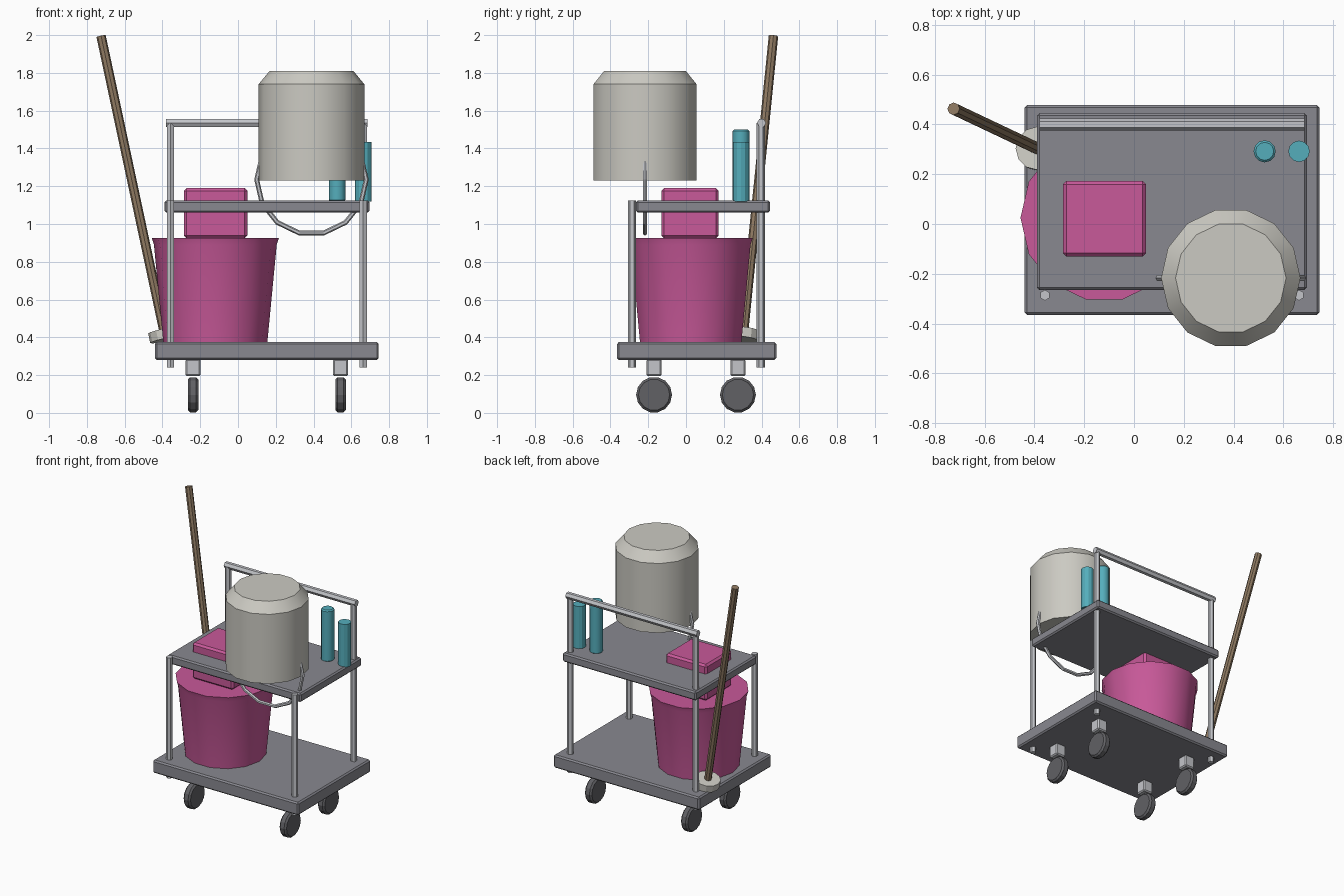
import bpy, math
from mathutils import Vector

if "Cube" in bpy.data.objects:
    bpy.data.objects.remove(bpy.data.objects["Cube"])

def material(name, rgb):
    m = bpy.data.materials.new(name)
    m.diffuse_color = (*rgb, 1)
    m.use_nodes = True
    m.node_tree.nodes["Principled BSDF"].inputs["Base Color"].default_value = m.diffuse_color
    return m

PINK = material("pink", (0.58, 0.10, 0.32))
TEAL = material("teal", (0.09, 0.42, 0.50))
CREAM = material("cream", (0.60, 0.59, 0.54))
WOOD = material("wood", (0.27, 0.19, 0.12))
GREY = material("grey", (0.25, 0.25, 0.28))
METAL = material("metal", (0.55, 0.56, 0.59))
RUBBER = material("rubber", (0.12, 0.12, 0.13))

def finish(o, name, mat, bevel=0, smooth=None):
    o.name = name
    o.data.materials.append(mat)
    if bevel:
        b = o.modifiers.new("bevel", 'BEVEL')
        b.width = bevel
        b.segments = 1
        b.limit_method = 'ANGLE'
        b.angle_limit = math.radians(50)
    if smooth:
        for p in o.data.polygons:
            p.use_smooth = True
        bpy.ops.object.shade_smooth_by_angle(angle=math.radians(smooth))
    return o

def box(name, lo, hi, mat, bevel=0.01):
    lo, hi = Vector(lo), Vector(hi)
    bpy.ops.mesh.primitive_cube_add(size=1, location=(lo + hi) / 2)
    o = bpy.context.object
    o.scale = hi - lo
    bpy.ops.object.transform_apply(location=False, rotation=False, scale=True)
    return finish(o, name, mat, bevel)

def rod(name, a, b, r, sides, mat, bevel=0, smooth=None):
    a, b = Vector(a), Vector(b)
    d = b - a
    bpy.ops.mesh.primitive_cylinder_add(vertices=sides, radius=r, depth=d.length, location=(a + b) / 2)
    o = bpy.context.object
    o.rotation_euler = Vector((0, 0, 1)).rotation_difference(d.normalized()).to_euler()
    return finish(o, name, mat, bevel, smooth)

def lathe(name, x, y, profile, sides, mat):
    # capped solid of revolution with a corner on the x axis
    verts, n = [], sides
    for r, z in profile:
        for i in range(n):
            t = 2 * math.pi * i / n
            verts.append((r * math.cos(t), r * math.sin(t), z))
    faces = [tuple(reversed(range(n))),
             tuple(range((len(profile) - 1) * n, len(profile) * n))]
    for k in range(len(profile) - 1):
        for i in range(n):
            j = (i + 1) % n
            faces.append((k * n + i, k * n + j, k * n + n + j, k * n + n + i))
    me = bpy.data.meshes.new(name)
    me.from_pydata(verts, [], faces)
    o = bpy.data.objects.new(name, me)
    bpy.context.collection.objects.link(o)
    o.location = (x, y, 0)
    bpy.ops.object.select_all(action='DESELECT')
    bpy.context.view_layer.objects.active = o
    o.select_set(True)
    return finish(o, name, mat, smooth=29)

# Trays
box("bottom_tray", (-0.44, -0.365, 0.28), (0.745, 0.478, 0.375), GREY)
box("top_shelf", (-0.39, -0.265, 1.06), (0.695, 0.445, 1.125), GREY)

# Posts and push handle
for side, x in (("left", -0.358), ("right", 0.663)):
    rod(f"front_post_{side}", (x, -0.286, 0.24), (x, -0.286, 1.125), 0.0215, 6, METAL)
    rod(f"back_post_{side}", (x, 0.396, 0.24), (x, 0.396, 1.535), 0.0215, 6, METAL)
rod("push_handle", (-0.38, 0.40, 1.535), (0.685, 0.40, 1.535), 0.024, 6, METAL)

# Casters
for x in (-0.238, 0.543):
    for y in (-0.169, 0.275):
        box("caster_mount", (x - 0.04, y - 0.04, 0.195), (x + 0.04, y + 0.04, 0.285), METAL, 0.008)
        rod("caster_wheel", (x - 0.028, y, 0.096), (x + 0.028, y, 0.096), 0.095, 14, RUBBER, 0.012)

# Waste bin with a box standing on it, through the shelf
lathe("waste_bin", -0.12, 0.025, [(0.275, 0.37), (0.325, 0.89), (0.336, 0.925)], 14, PINK)
box("pink_box", (-0.286, -0.131, 0.925), (0.049, 0.173, 1.19), PINK, 0.014)

# Upturned bucket and its carrying ring
lathe("bucket", 0.389, -0.217, [(0.28, 1.23), (0.28, 1.74), (0.222, 1.81)], 14, CREAM)
bpy.ops.mesh.primitive_torus_add(major_segments=14, minor_segments=6, major_radius=0.29,
                                 minor_radius=0.013, location=(0.389, -0.217, 1.235),
                                 rotation=(math.pi / 2, 0, 0))
finish(bpy.context.object, "bucket_ring", METAL)

# Spray bottles
rod("tall_bottle", (0.525, 0.292, 1.12), (0.525, 0.292, 1.50), 0.0445, 12, TEAL, 0.008, 35)
rod("short_bottle", (0.663, 0.292, 1.12), (0.663, 0.292, 1.435), 0.043, 12, TEAL)

# Mop: leaning stick with a head square to it
foot, tip = Vector((-0.385, 0.302, 0.40)), Vector((-0.725, 0.463, 1.995))
axis = (tip - foot).normalized()
rod("mop_stick", foot, tip, 0.025, 8, WOOD)
head = Vector((-0.385, 0.302, 0.413))
rod("mop_head", head - axis * 0.026, head + axis * 0.026, 0.087, 12, CREAM)
